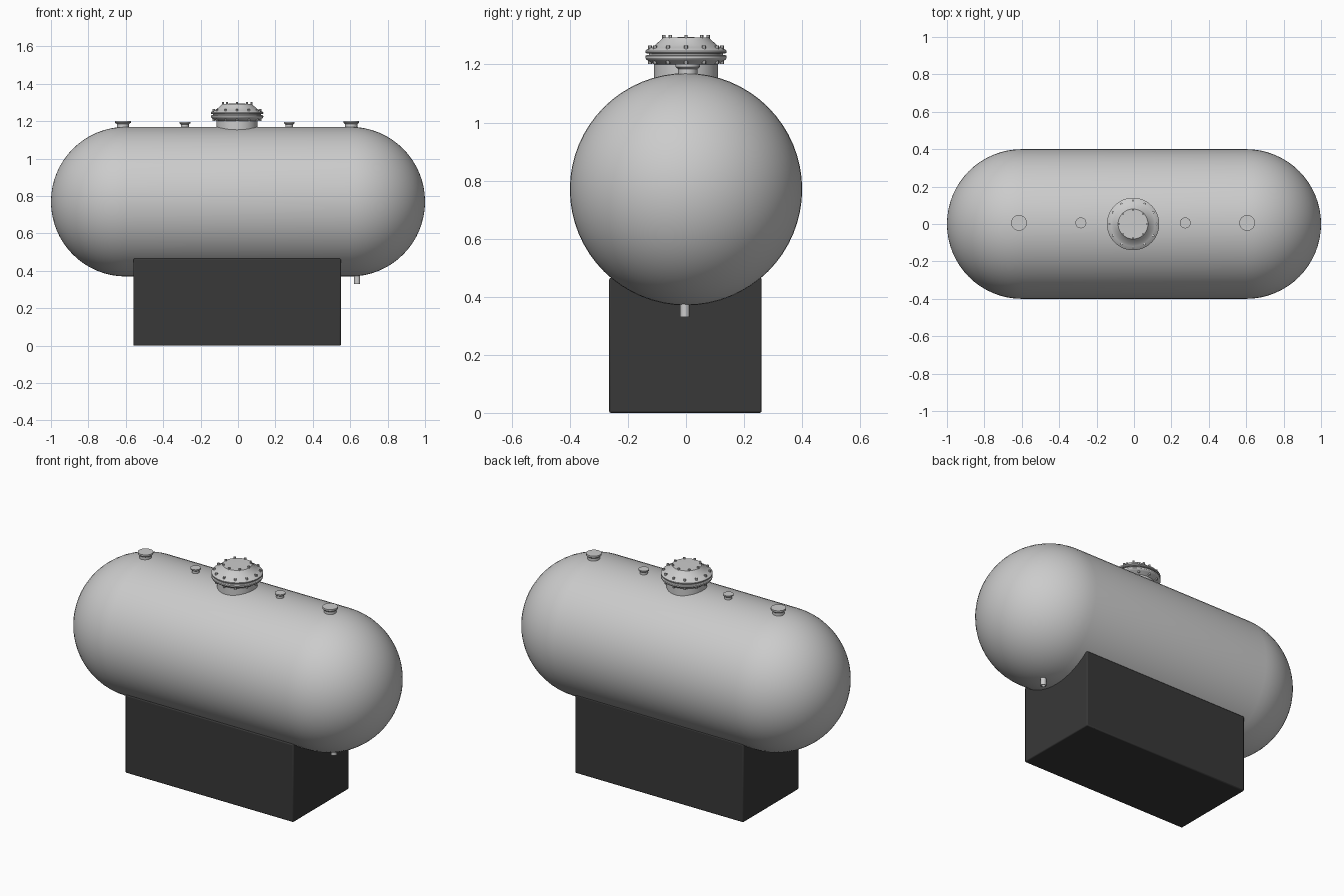
import bpy, bmesh, math
from mathutils import Vector, Matrix

if "Cube" in bpy.data.objects:
    bpy.data.objects.remove(bpy.data.objects["Cube"])


def finish(name, bm, mat=None):
    bmesh.ops.remove_doubles(bm, verts=bm.verts, dist=1e-5)
    bmesh.ops.recalc_face_normals(bm, faces=bm.faces)
    me = bpy.data.meshes.new(name)
    bm.to_mesh(me)
    bm.free()
    ob = bpy.data.objects.new(name, me)
    bpy.context.collection.objects.link(ob)
    if mat:
        me.materials.append(mat)
    bpy.ops.object.select_all(action='DESELECT')
    ob.select_set(True)
    bpy.context.view_layer.objects.active = ob
    bpy.ops.object.shade_smooth_by_angle(angle=math.radians(30))
    return ob


def lathe(name, profile, x=0, y=0, steps=48, matrix=None):
    """Revolve (radius, height) points around the z axis."""
    bm = bmesh.new()
    vs = [bm.verts.new((r, 0, z)) for r, z in profile]
    es = [bm.edges.new(p) for p in zip(vs, vs[1:])]
    bmesh.ops.spin(bm, geom=vs + es, cent=(0, 0, 0), axis=(0, 0, 1),
                   angle=math.tau, steps=steps)
    bm.transform(matrix or Matrix.Translation((x, y, 0)))
    return finish(name, bm)


def bolt_circle(name, n, ring_r, bolt_r, z0, z1, x):
    bm = bmesh.new()
    for i in range(n):
        a = math.tau * i / n
        pos = (x + ring_r * math.cos(a), ring_r * math.sin(a), (z0 + z1) / 2)
        bmesh.ops.create_cone(bm, cap_ends=True, segments=6, radius1=bolt_r,
                              radius2=bolt_r, depth=z1 - z0,
                              matrix=Matrix.Translation(pos))
    return finish(name, bm)


# Tank: cylinder with hemispherical ends, lying along x
R, HALF, ZC = 0.4, 0.6, 0.77
arc = [(R * math.sin(math.pi / 2 * i / 16), HALF + R * math.cos(math.pi / 2 * i / 16))
       for i in range(17)]
profile = arc + [(r, -z) for r, z in reversed(arc)]
lathe("tank_shell", profile, steps=64,
      matrix=Matrix.Translation((0, 0, ZC)) @ Matrix.Rotation(math.pi / 2, 4, 'Y'))

# Dark block the tank rests on
dark = bpy.data.materials.new("dark_base")
dark.diffuse_color = (0.04, 0.04, 0.04, 1)
dark.use_nodes = True
dark.node_tree.nodes["Principled BSDF"].inputs["Base Color"].default_value = dark.diffuse_color
bm = bmesh.new()
bmesh.ops.create_cube(bm, size=1)
bm.transform(Matrix.Translation((-0.005, -0.002, 0.2325))
             @ Matrix.Diagonal((1.11, 0.525, 0.465, 1)))
base = finish("support_block", bm, dark)
bev = base.modifiers.new("Bevel", 'BEVEL')
bev.width, bev.segments = 0.006, 2

# Manhole: neck, stacked flanges and domed lid
MX = -0.005
lathe("manhole_neck", [(0, 1.14), (0.11, 1.14), (0.11, 1.205), (0.0, 1.205)], MX)
lathe("lower_flange", [(0, 1.2), (0.11, 1.2), (0.13, 1.213), (0.137, 1.217),
                       (0.14, 1.222), (0.14, 1.229), (0.135, 1.233), (0, 1.233)], MX)
lathe("gasket", [(0, 1.23), (0.128, 1.23), (0.128, 1.241), (0, 1.241)], MX)
lathe("manhole_lid", [(0, 1.238), (0.136, 1.238), (0.14, 1.241), (0.14, 1.247),
                      (0.136, 1.251), (0.118, 1.259), (0.107, 1.266),
                      (0.083, 1.288), (0.08, 1.293), (0, 1.294)], MX)
bolt_circle("flange_bolts_upper", 12, 0.124, 0.007, 1.245, 1.266, MX)
bolt_circle("flange_bolts_lower", 12, 0.124, 0.007, 1.202, 1.225, MX)
bolt_circle("lid_bolts", 8, 0.076, 0.006, 1.285, 1.302, MX)

# Filling nozzles along the top, mirrored about the manhole
for side, s in (("left", -1), ("right", 1)):
    lathe(f"large_nozzle_{side}", [(0, 1.14), (0.033, 1.14), (0.033, 1.184), (0.042, 1.192),
                                   (0.042, 1.202), (0, 1.202)], MX + s * 0.61, 0.006, 32)
    lathe(f"small_nozzle_{side}", [(0, 1.14), (0.021, 1.14), (0.021, 1.183), (0.029, 1.189),
                                   (0.029, 1.196), (0, 1.196)], MX + s * 0.279, 0.006, 32)

# Drain pipe under the right end
lathe("drain_pipe", [(0, 0.40), (0.016, 0.40), (0.016, 0.33), (0.011, 0.33),
                     (0.011, 0.345), (0, 0.345)], 0.637, -0.004, 24)
